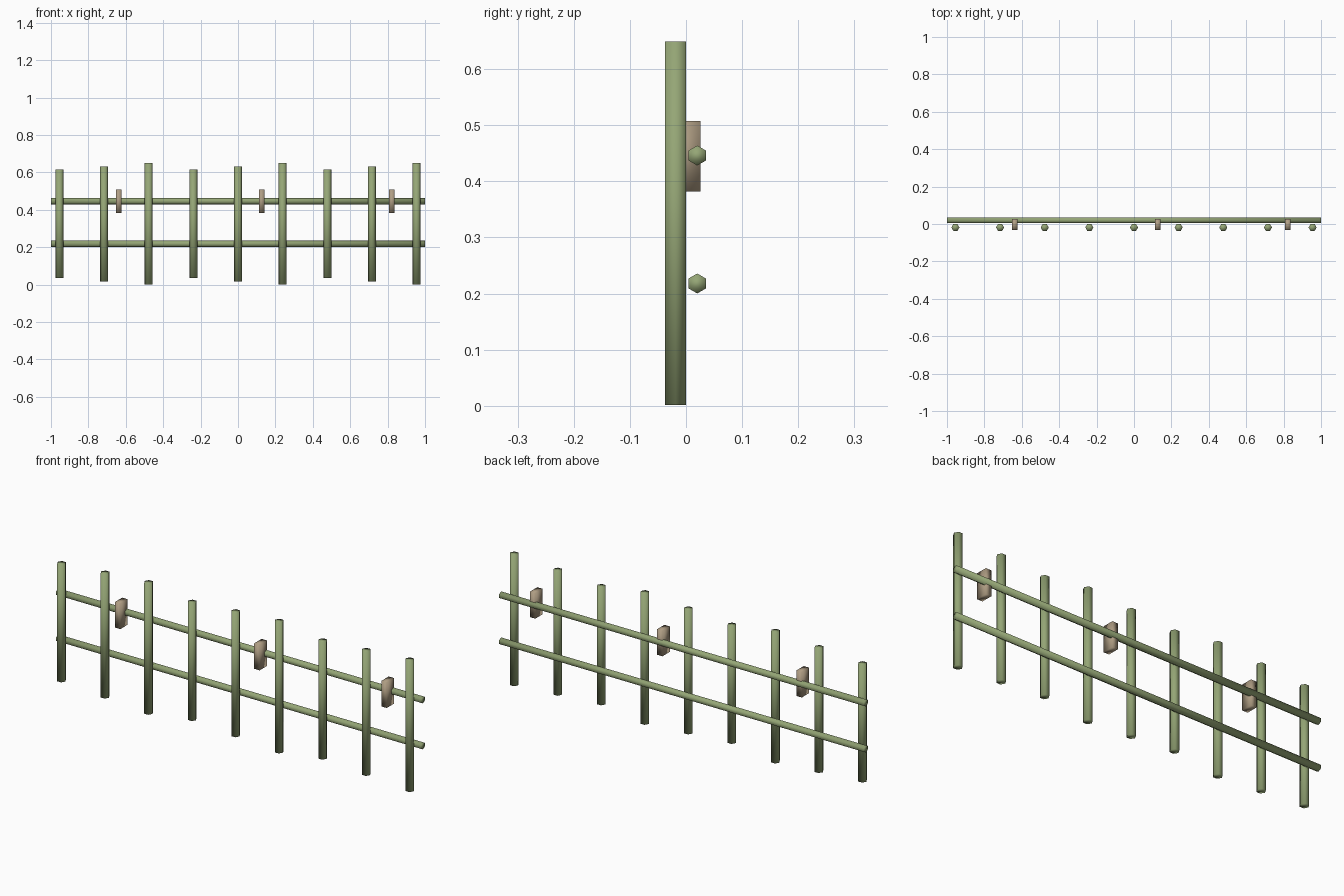
import bpy
import bmesh
from math import sin, cos, pi
from mathutils import Vector

cube = bpy.data.objects.get("Cube")
if cube:
    bpy.data.objects.remove(cube, do_unlink=True)


def material(name, rgb):
    mat = bpy.data.materials.new(name)
    mat.use_nodes = True
    color = (*rgb, 1)
    mat.diffuse_color = color
    mat.node_tree.nodes["Principled BSDF"].inputs["Base Color"].default_value = color
    return mat


green = material("bamboo green", (0.30, 0.38, 0.18))
tan = material("tan wood", (0.43, 0.34, 0.23))


def prism(name, section, start, axis, mat):
    """Extrude a closed section of offsets from start along axis, softly shaded."""
    bm = bmesh.new()
    base = bm.faces.new([bm.verts.new(start + p) for p in section])
    result = bmesh.ops.extrude_face_region(bm, geom=[base], use_keep_orig=True)
    moved = [g for g in result["geom"] if isinstance(g, bmesh.types.BMVert)]
    bmesh.ops.translate(bm, verts=moved, vec=axis)
    bmesh.ops.recalc_face_normals(bm, faces=bm.faces)
    for face in bm.faces:
        face.smooth = True
    mesh = bpy.data.meshes.new(name)
    bm.to_mesh(mesh)
    bm.free()
    mesh.materials.append(mat)
    obj = bpy.data.objects.new(name, mesh)
    bpy.context.collection.objects.link(obj)
    return obj


def hexagon(u, v, radius):
    """Six points with corners along u."""
    return [(u * cos(i * pi / 3) + v * sin(i * pi / 3)) * radius for i in range(6)]


X, Y, Z = Vector((1, 0, 0)), Vector((0, 1, 0)), Vector((0, 0, 1))

# Upright canes in a repeating short, middle, long rhythm
for i in range(9):
    length = (0.582, 0.615, 0.648)[i % 3]
    start = Vector(((i - 4) * 0.2387, -0.0185, 0.325 - length / 2))
    prism(f"upright_cane_{i + 1}", hexagon(X, Y, 0.0215), start, Z * length, green)

# Two horizontal rails behind the uprights
for name, z in (("lower_rail", 0.218), ("upper_rail", 0.446)):
    prism(name, hexagon(Z, Y, 0.0178), Vector((-1, 0.02, z)), X * 2, green)

# Small blocks gripping the upper rail
block = [X * sx * 0.015 + Y * sy * 0.029 for sx, sy in ((-1, -1), (1, -1), (1, 1), (-1, 1))]
for i, x in enumerate((-0.638, 0.126, 0.823)):
    prism(f"rail_block_{i + 1}", block, Vector((x, -0.003, 0.382)), Z * 0.126, tan)
